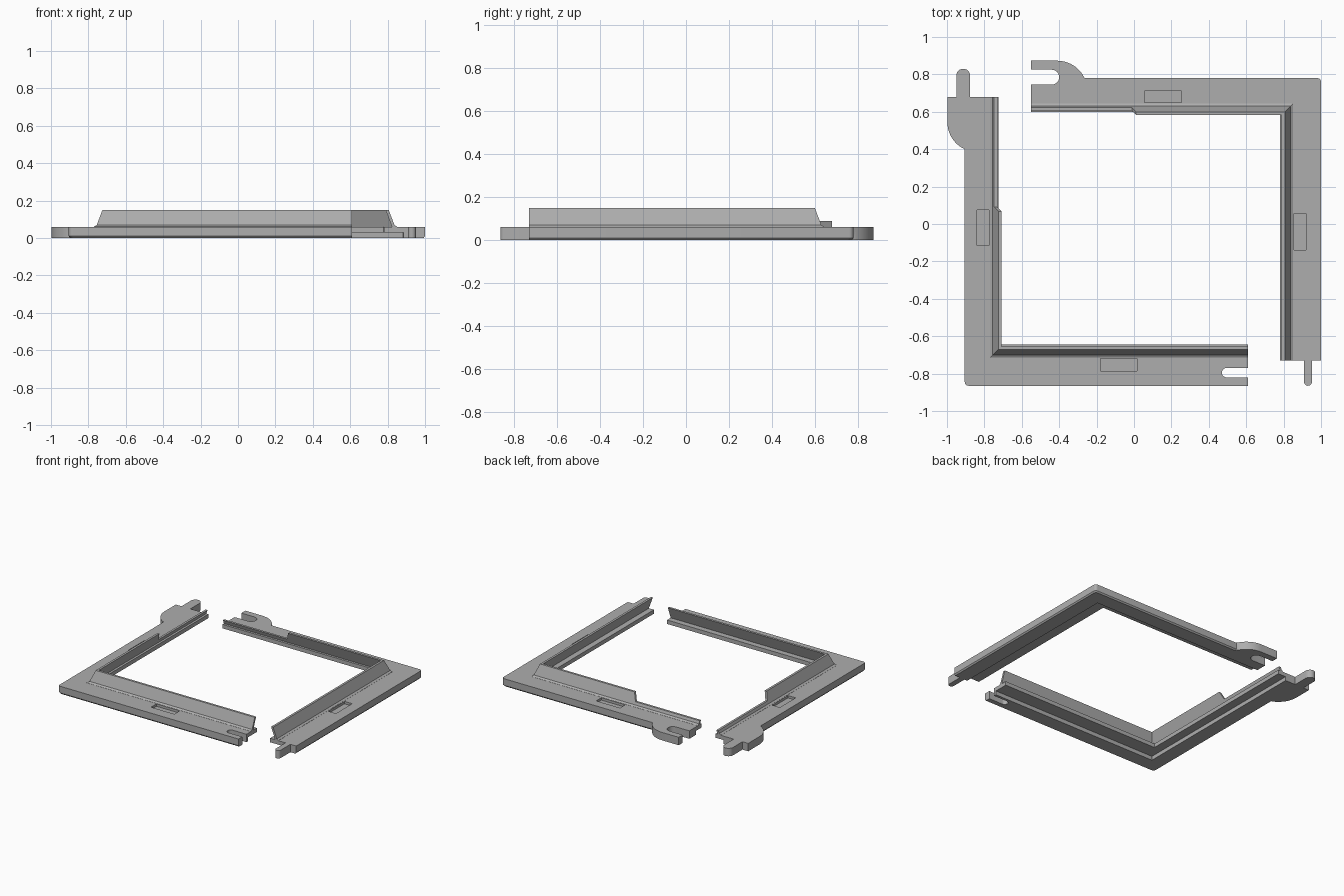
import bpy, bmesh, math

if "Cube" in bpy.data.objects:
    bpy.data.objects.remove(bpy.data.objects["Cube"])

T = 0.06          # flange thickness
H = 0.15          # tall wall height
LOW = 0.09        # lowered wall height

grey = bpy.data.materials.new("plain grey")
grey.diffuse_color = (0.42, 0.42, 0.42, 1)
grey.use_nodes = True
grey.node_tree.nodes["Principled BSDF"].inputs["Base Color"].default_value = grey.diffuse_color


def make(name, bm):
    bmesh.ops.recalc_face_normals(bm, faces=bm.faces[:])
    me = bpy.data.meshes.new(name)
    bm.to_mesh(me)
    bm.free()
    me.materials.append(grey)
    ob = bpy.data.objects.new(name, me)
    bpy.context.collection.objects.link(ob)
    return ob


def loft(name, sections):
    """Skin closed sections of equal length and cap both ends."""
    bm = bmesh.new()
    rows = [[bm.verts.new(p) for p in s] for s in sections]
    n = len(rows[0])
    for a, b in zip(rows, rows[1:]):
        for i in range(n):
            j = (i + 1) % n
            bm.faces.new((a[i], a[j], b[j], b[i]))
    bm.faces.new(rows[0])
    bm.faces.new(rows[-1])
    return make(name, bm)


def prism(name, pts, place, z0, z1):
    return loft(name, [[(*place(u, v), z) for u, v in pts] for z in (z0, z1)])


def stadium(c, half, start, tip, along_u):
    """Strip with a rounded tip, running along u or v."""
    s = 1 if tip > start else -1
    pts = [(start, c - half)]
    for i in range(13):
        a = -math.pi / 2 + math.pi * i / 12
        pts.append((tip - s * half + s * half * math.cos(a), c + half * math.sin(a)))
    pts.append((start, c + half))
    return pts if along_u else [(b, a) for a, b in pts]


def box(u0, u1, v0, v1):
    return [(u0, v0), (u1, v0), (u1, v1), (u0, v1)]


def boolean(ob, other, op):
    m = ob.modifiers.new("cut", 'BOOLEAN')
    m.operation, m.solver, m.object = op, 'EXACT', other
    bpy.context.view_layer.objects.active = ob
    bpy.ops.object.modifier_apply(modifier=m.name)
    bpy.data.objects.remove(other)


def smooth(ob):
    bpy.ops.object.select_all(action='DESELECT')
    ob.select_set(True)
    bpy.context.view_layer.objects.active = ob
    bpy.ops.object.shade_smooth_by_angle(angle=math.radians(30))


def wall_section(top, shift):
    """Leaning sheet profile as (offset, z), with a small fillet at its foot."""
    def out(z):
        return 0.160 + 0.034 * (z - T) / (H - T) - shift
    return [(0.150 - shift, 0.05), (0.150 - shift, T + 0.001), (out(0.07), 0.07),
            (out(top), top), (out(top) + 0.017, top), (out(0.05) + 0.017, 0.05)]


def bracket(prefix, place, la, lb, step, tongue, slot, pockets):
    # flange: wide arm along u, narrow arm along v, rebated underneath
    prof = [(0, 0, 0.01), (0, 0, T), (0.22, 0.18, T), (0.22, 0.18, 0.03),
            (0.115, 0.115, 0.03), (0.115, 0.115, 0), (0.008, 0.008, 0)]
    r = 0.02
    secs = [[(*place(la, a), z) for a, b, z in prof]]
    for i in range(5):                      # rounded outer corner
        t = math.pi / 2 * i / 4
        cu, cv = r * (1 - math.sin(t)), r * (1 - math.cos(t))
        row = []
        for a, b, z in prof:
            row.append((*place(max(b, cu + b), max(a, cv + a)), z) if a < 0.05
                       else (*place(b + 0.0005 * (4 - i), a + 0.0005 * i), z))
        secs.append(row)
    secs.append([(*place(b, lb), z) for a, b, z in prof])
    flange = loft(prefix + "_flange", secs)

    # bulge at the end of the narrow arm
    R = 0.16
    arc = [(-0.093 + R - R * math.cos(t), 1.41 - R * math.sin(t))
           for t in [math.radians(66) * i / 10 for i in range(11)]]
    lobe = [(0.05, lb), (-0.093, lb)] + arc + [(0.05, arc[-1][1])]
    boolean(flange, prism("lobe", lobe, place, 0, T), 'UNION')
    # joint slot, joint tongue and shallow pockets
    boolean(flange, prism("slot", slot, place, -0.1, 0.2), 'DIFFERENCE')
    boolean(flange, prism("tongue", tongue, place, 0, T), 'UNION')
    for p in pockets:
        boolean(flange, prism("pocket", p, place, 0.042, 0.2), 'DIFFERENCE')
    smooth(flange)

    # leaning wall, lowered along the outer half of the narrow arm
    wide, tall, low = wall_section(H, 0), wall_section(H, 0.014), wall_section(LOW, 0.014)
    wall = loft(prefix + "_wall", [
        [(*place(la, d), z) for d, z in wide],
        [(*place(b[0], a[0]), a[1]) for a, b in zip(wide, tall)],
        [(*place(d, step - 0.012), z) for d, z in tall],
        [(*place(d, step + 0.012), z) for d, z in low],
        [(*place(d, lb), z) for d, z in low]])
    smooth(wall)


# front left bracket: slot on the wide arm, tongue on the narrow arm
bracket("front_left", lambda u, v: (-0.905 + u, -0.865 + v), 1.515, 1.545, 0.945,
        stadium(-0.008, 0.037, 1.45, 1.695, False),
        stadium(0.07, 0.025, 1.65, 1.375, True),
        [box(0.725, 0.92, 0.08, 0.145), box(0.065, 0.13, 0.75, 0.94)])

# back right bracket: tongue on the wide arm, slot on the narrow arm
bracket("back_right", lambda u, v: (1 - v, 0.78 - u), 1.51, 1.55, 1.0,
        stadium(0.07, 0.021, 1.45, 1.645, True),
        stadium(-0.005, 0.04, 1.65, 1.40, False),
        [box(0.725, 0.92, 0.08, 0.145), box(0.068, 0.13, 0.745, 0.945)])
